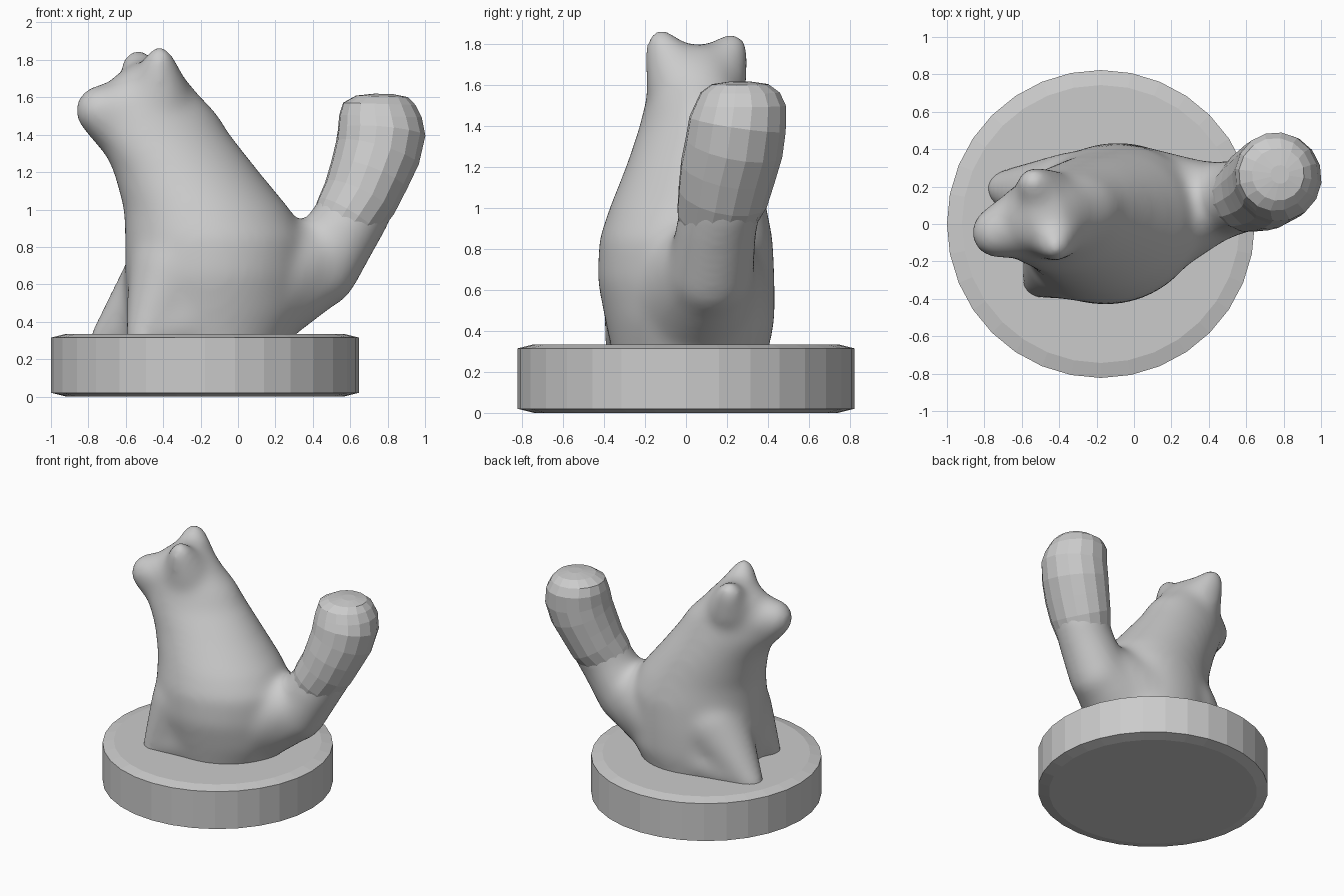
import bpy, bmesh, math
from mathutils import Vector, Matrix


def finish(bm, name, smooth=False):
    bmesh.ops.recalc_face_normals(bm, faces=bm.faces[:])
    me = bpy.data.meshes.new(name)
    bm.to_mesh(me)
    bm.free()
    for p in me.polygons:
        p.use_smooth = smooth
    ob = bpy.data.objects.new(name, me)
    bpy.context.collection.objects.link(ob)
    return ob


def loft(bm, rings):
    """Skin a list of point rings and cap both ends."""
    loops = [[bm.verts.new(p) for p in ring] for ring in rings]
    n = len(loops[0])
    for a, b in zip(loops, loops[1:]):
        for i in range(n):
            j = (i + 1) % n
            bm.faces.new((a[i], a[j], b[j], b[i]))
    bm.faces.new(loops[0][::-1])
    bm.faces.new(loops[-1])


def ellipse(c, u, v, n):
    return [c + u * math.cos(2 * math.pi * i / n) + v * math.sin(2 * math.pi * i / n)
            for i in range(n)]


def limb(bm, a, ra, b, rb, steps=10):
    """Tapered rounded limb made of overlapping balls."""
    a, b = Vector(a), Vector(b)
    for i in range(steps + 1):
        t = i / steps
        bmesh.ops.create_icosphere(bm, subdivisions=3, radius=ra + (rb - ra) * t,
                                   matrix=Matrix.Translation(a.lerp(b, t)))


# Round plinth with a shallow chamfer
bm = bmesh.new()
X, Y, Z = Vector((1, 0, 0)), Vector((0, 1, 0)), Vector((0, 0, 1))
loft(bm, [ellipse(Vector((-0.177, 0, z)), X * r, Y * r, 32)
          for r, z in [(0.743, 0), (0.823, 0.02), (0.823, 0.315), (0.743, 0.335)]])
finish(bm, "round_base")

# Torso and head: stacked ellipses, turned slightly (z, centre x, y, half length, half width)
bm = bmesh.new()
yaw = math.radians(15)
F, S = Vector((math.cos(yaw), math.sin(yaw), 0)), Vector((-math.sin(yaw), math.cos(yaw), 0))
body = [(0.20, -0.15, 0.02, 0.38, 0.36), (0.45, -0.12, 0.02, 0.48, 0.41),
        (0.65, -0.12, 0.00, 0.49, 0.43), (0.85, -0.12, 0.00, 0.49, 0.42),
        (1.00, -0.165, 0.01, 0.45, 0.38), (1.20, -0.275, 0.03, 0.395, 0.32),
        (1.40, -0.40, 0.04, 0.365, 0.26), (1.52, -0.44, 0.04, 0.33, 0.23),
        (1.62, -0.47, 0.04, 0.26, 0.21), (1.71, -0.48, 0.05, 0.19, 0.19),
        (1.80, -0.46, 0.05, 0.07, 0.13)]
loft(bm, [ellipse(Vector((x, y, z)), F * rx, S * ry, 48) for z, x, y, rx, ry in body])

# Muzzle, chin and ears
limb(bm, (-0.50, 0.03, 1.50), 0.22, (-0.735, -0.045, 1.53), 0.14)
limb(bm, (-0.50, 0.02, 1.32), 0.18, (-0.69, -0.03, 1.50), 0.155)
limb(bm, (-0.43, -0.02, 1.60), 0.18, (-0.42, -0.12, 1.80), 0.08)
limb(bm, (-0.48, 0.12, 1.60), 0.18, (-0.535, 0.22, 1.77), 0.09)
# Front legs, each a thigh plus a flared foot
limb(bm, (-0.33, -0.15, 0.68), 0.26, (-0.52, -0.31, 0.30), 0.085)
limb(bm, (-0.22, -0.13, 0.44), 0.26, (-0.51, -0.31, 0.32), 0.09)
limb(bm, (-0.33, 0.13, 0.68), 0.26, (-0.70, 0.19, 0.30), 0.10)
limb(bm, (-0.26, 0.17, 0.42), 0.23, (-0.69, 0.19, 0.32), 0.10)
# Tail root, running smoothly out of the rump
limb(bm, (0.05, 0.05, 0.61), 0.36, (0.455, 0.12, 0.74), 0.195)
limb(bm, (0.08, 0.05, 0.54), 0.31, (0.42, 0.12, 0.68), 0.215)
limb(bm, (0.43, 0.12, 0.68), 0.215, (0.575, 0.15, 0.91), 0.20)
limb(bm, (0.575, 0.15, 0.91), 0.20, (0.64, 0.175, 1.03), 0.20)
ob = finish(bm, "animal_body", True)
rm = ob.modifiers.new("blend", 'REMESH')
rm.mode = 'VOXEL'
rm.voxel_size = 0.022
rm.use_smooth_shade = True
sm = ob.modifiers.new("soften", 'SMOOTH')
sm.factor = 0.5
sm.iterations = 40

# Upright bushy tail: faceted loft (x, y, z, in-plane radius, side radius)
tail = [(0.52, 0.135, 0.85, 0.16, 0.16), (0.59, 0.15, 0.96, 0.19, 0.198),
        (0.65, 0.18, 1.06, 0.203, 0.225),
        (0.70, 0.205, 1.18, 0.215, 0.238), (0.745, 0.235, 1.30, 0.23, 0.243),
        (0.768, 0.252, 1.41, 0.236, 0.24), (0.762, 0.265, 1.50, 0.222, 0.226),
        (0.755, 0.265, 1.565, 0.195, 0.195), (0.77, 0.265, 1.605, 0.14, 0.14),
        (0.78, 0.265, 1.618, 0.05, 0.05)]
pts = [Vector(t[:3]) for t in tail]
rings = []
for i, t in enumerate(tail):
    d = pts[min(i + 1, len(pts) - 1)] - pts[max(i - 1, 0)]
    if i >= 6:
        d = Vector((0.03, 0, 1))
    d.normalize()
    u = S.cross(d).normalized()
    v = d.cross(u).normalized()
    rings.append(ellipse(pts[i], u * t[3], v * t[4], 16))
bm = bmesh.new()
loft(bm, rings)
finish(bm, "tail")
